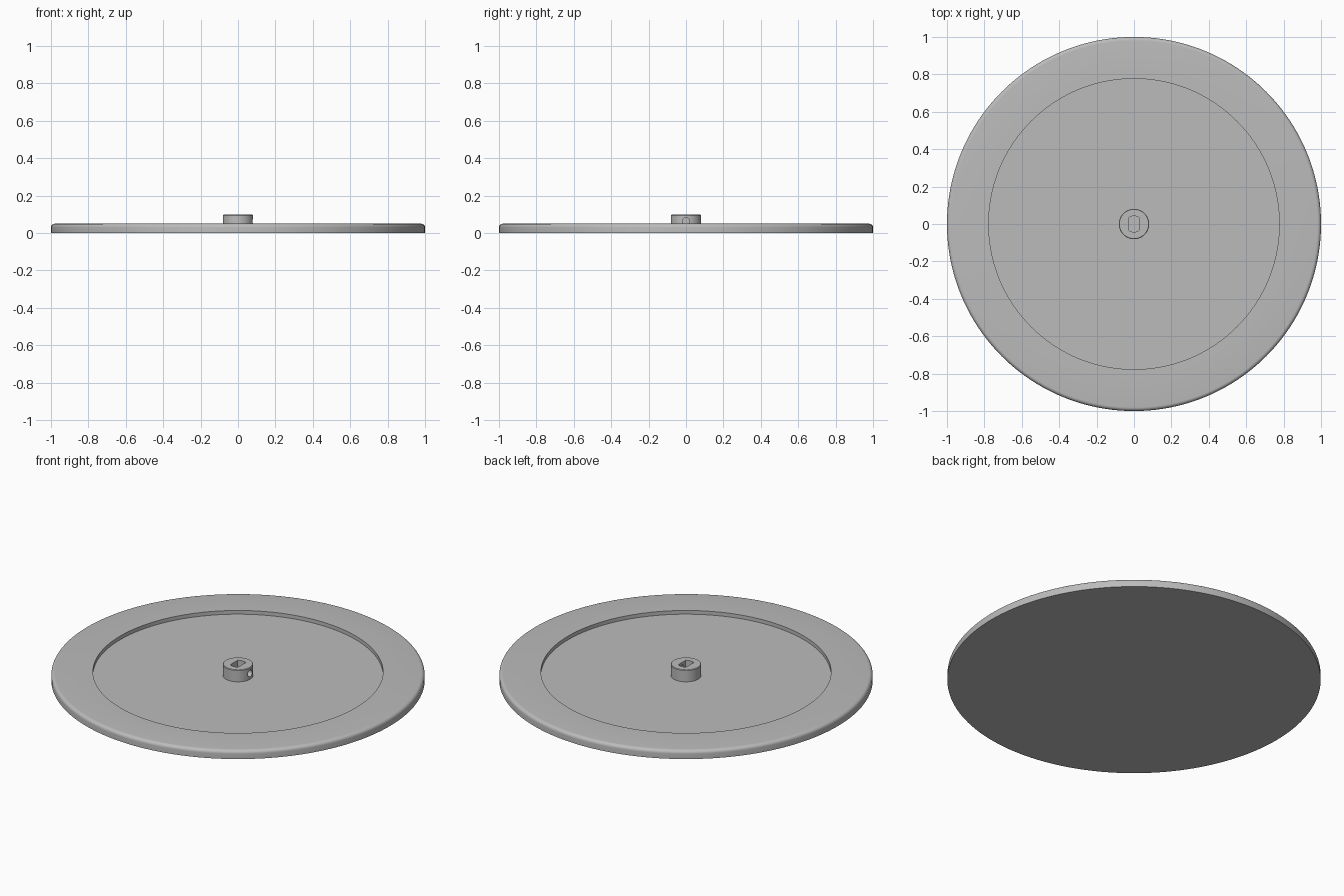
import bpy
import bmesh
import math
from mathutils import Matrix

if "Cube" in bpy.data.objects:
    bpy.data.objects.remove(bpy.data.objects["Cube"])

RIM_TOP, FLOOR, HUB_TOP = 0.05, 0.028, 0.098
HUB_R = 0.081

grey = bpy.data.materials.new("plain grey")
grey.use_nodes = True
colour = (0.5, 0.5, 0.5, 1)
grey.diffuse_color = colour
grey.node_tree.nodes["Principled BSDF"].inputs["Base Color"].default_value = colour


def make_object(name, bm):
    bmesh.ops.recalc_face_normals(bm, faces=bm.faces)
    mesh = bpy.data.meshes.new(name)
    bm.to_mesh(mesh)
    bm.free()
    mesh.materials.append(grey)
    obj = bpy.data.objects.new(name, mesh)
    bpy.context.collection.objects.link(obj)
    return obj


def lathe(name, profile, steps):
    """Spin an (r, z) profile, starting and ending on the axis, around z."""
    bm = bmesh.new()
    verts = [bm.verts.new((r, 0, z)) for r, z in profile]
    edges = [bm.edges.new(pair) for pair in zip(verts, verts[1:])]
    bmesh.ops.spin(bm, geom=verts + edges, cent=(0, 0, 0), axis=(0, 0, 1),
                   angle=math.tau, steps=steps, use_duplicate=False)
    bmesh.ops.remove_doubles(bm, verts=bm.verts, dist=0.00001)
    return make_object(name, bm)


def cut(target, cutter):
    mod = target.modifiers.new("cut", "BOOLEAN")
    mod.operation, mod.solver, mod.object = "DIFFERENCE", "EXACT", cutter
    bpy.context.view_layer.objects.active = target
    bpy.ops.object.modifier_apply(modifier=mod.name)
    bpy.data.objects.remove(cutter)


def smooth(obj):
    bpy.ops.object.select_all(action="DESELECT")
    obj.select_set(True)
    bpy.context.view_layer.objects.active = obj
    bpy.ops.object.shade_smooth_by_angle(angle=math.radians(30))


# Round plate with a rounded upper edge and a shallow recess
fillet = 0.02
arc = [(1 - fillet + fillet * math.cos(a), RIM_TOP - fillet + fillet * math.sin(a))
       for a in (math.pi / 2 * i / 6 for i in range(7))]
plate = lathe("plate", [(0, 0), (1, 0)] + arc
              + [(0.777, RIM_TOP), (0.777, FLOOR), (0, FLOOR)], 160)

# Central hub, seated slightly into the recess floor
bevel = 0.003
hub = lathe("hub", [(0, FLOOR - 0.01), (HUB_R, FLOOR - 0.01), (HUB_R, HUB_TOP - bevel),
                    (HUB_R - bevel, HUB_TOP), (0, HUB_TOP)], 64)

# Shaft slot: a circle with two flat sides
bm = bmesh.new()
slot_r, flat = 0.043, 0.026
half = math.acos(flat / slot_r)
angles = [half + (math.pi - 2 * half) * i / 10 for i in range(11)]
ring = [bm.verts.new((slot_r * math.cos(a), slot_r * math.sin(a), 0))
        for a in angles + [a + math.pi for a in angles]]
face = bm.faces.new(ring)
raised = bmesh.ops.extrude_face_region(bm, geom=[face])["geom"]
bmesh.ops.translate(bm, vec=(0, 0, 0.2),
                    verts=[v for v in raised if isinstance(v, bmesh.types.BMVert)])
cut(hub, make_object("slot_cutter", bm))

# Set-screw hole from the side of the hub into the slot
bm = bmesh.new()
bmesh.ops.create_cone(bm, cap_ends=True, segments=32, radius1=0.02, radius2=0.02, depth=0.12,
                      matrix=Matrix.Translation((0.07, 0, 0.063)) @ Matrix.Rotation(math.pi / 2, 4, "Y"))
cut(hub, make_object("screw_hole_cutter", bm))

for part in (plate, hub):
    smooth(part)
